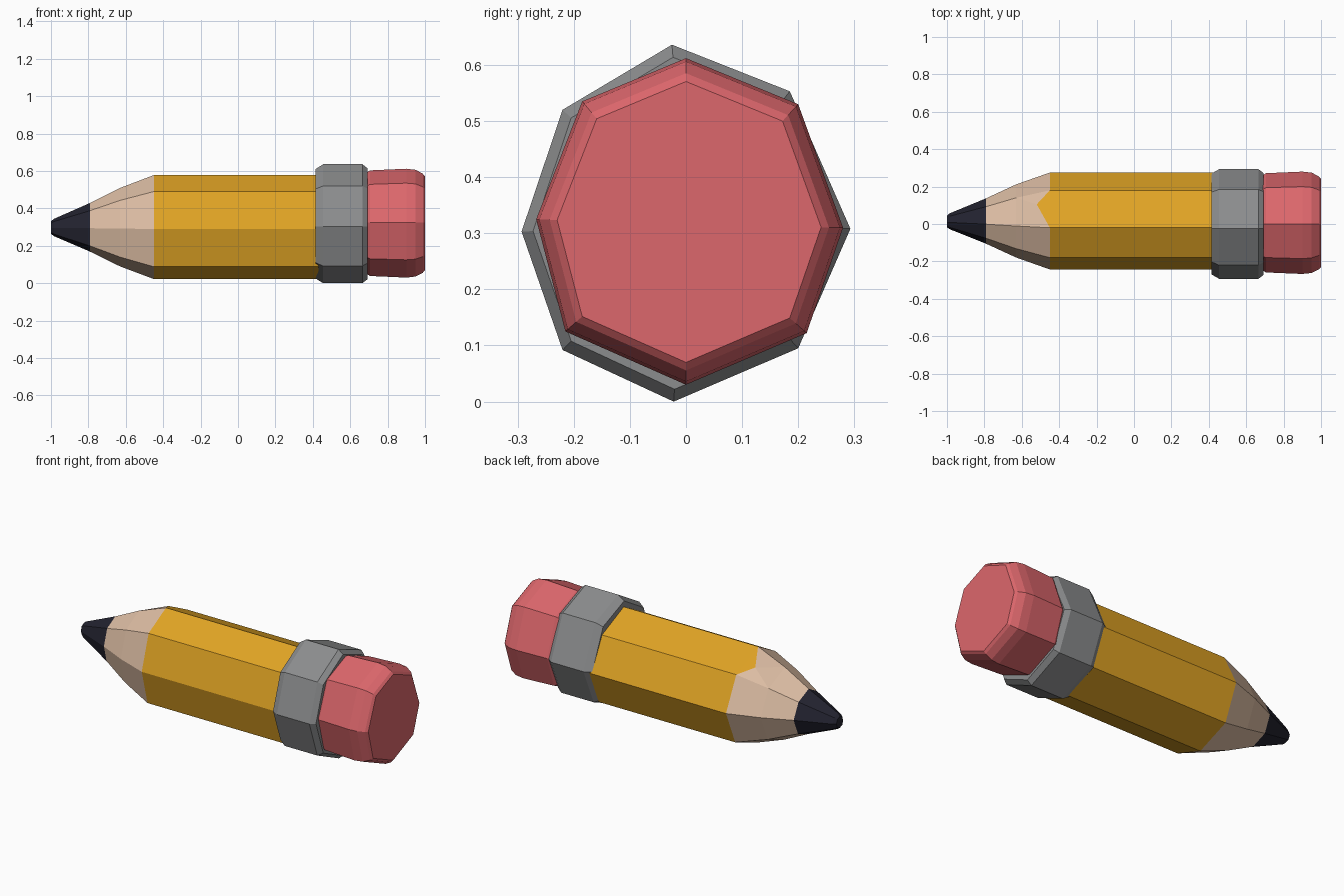
import bpy
import bmesh
from mathutils import Vector

if "Cube" in bpy.data.objects:
    bpy.data.objects.remove(bpy.data.objects["Cube"])


def material(name, rgb):
    m = bpy.data.materials.new(name)
    m.diffuse_color = (*rgb, 1.0)
    m.use_nodes = True
    m.node_tree.nodes["Principled BSDF"].inputs["Base Color"].default_value = m.diffuse_color
    return m


YELLOW = material("yellow paint", (0.75, 0.37, 0.018))
WOOD = material("bare wood", (0.72, 0.51, 0.37))
LEAD = material("dark graphite", (0.016, 0.016, 0.028))
METAL = material("grey metal", (0.26, 0.265, 0.27))
PINK = material("pink rubber", (0.72, 0.135, 0.15))

# Octagonal cross-sections as (y, z), from the top vertex round through +y
BODY = [(-0.02, 0.578), (0.18, 0.49), (0.275, 0.30), (0.19, 0.10),
        (-0.01, 0.022), (-0.19, 0.088), (-0.243, 0.29), (-0.18, 0.49)]
BAND = [(-0.025, 0.636), (0.185, 0.553), (0.293, 0.308), (0.20, 0.095),
        (-0.022, 0.0), (-0.22, 0.092), (-0.293, 0.303), (-0.22, 0.52)]
RUBBER = [(0.0, 0.612), (0.20, 0.53), (0.28, 0.31), (0.215, 0.122),
          (0.0, 0.03), (-0.215, 0.125), (-0.267, 0.325), (-0.185, 0.535)]
# Tip and sharpened sections
TIP_CENTRE = (0.012, 0.297)


def scaled(section, s, centre):
    cy, cz = centre
    return [(cy + (y - cy) * s, cz + (z - cz) * s) for y, z in section]


def taper(section, s, t):
    """Scale a section about its middle, which slides towards the tip centre."""
    cy = sum(p[0] for p in section) / 8
    cz = sum(p[1] for p in section) / 8
    dy, dz = (TIP_CENTRE[0] - cy) * t, (TIP_CENTRE[1] - cz) * t
    return [(cy + dy + (y - cy) * s, cz + dz + (z - cz) * s) for y, z in section]


def loft(name, rings, mats, cap_start=False, cap_end=False, edit=None):
    """Join octagon rings [(x, section), ...] into one flat-faced part."""
    bm = bmesh.new()
    loops = [[bm.verts.new((x, y, z)) for y, z in sec] for x, sec in rings]
    for a, b in zip(loops, loops[1:]):
        for i in range(8):
            j = (i + 1) % 8
            bm.faces.new((a[i], a[j], b[j], b[i]))
    if cap_start:
        bm.faces.new(loops[0])
    if cap_end:
        bm.faces.new(loops[-1])
    if edit:
        edit(bm, loops)
    bmesh.ops.recalc_face_normals(bm, faces=bm.faces)
    # Open shells: make sure the sides point outwards
    axis = Vector((0.0, 0.0, 0.3))
    score = 0.0
    for f in bm.faces:
        d = f.calc_center_median() - axis
        d.x = 0
        score += f.normal.dot(d)
    if score < 0:
        bmesh.ops.reverse_faces(bm, faces=bm.faces)
    me = bpy.data.meshes.new(name)
    bm.to_mesh(me)
    bm.free()
    for m in mats:
        me.materials.append(m)
    ob = bpy.data.objects.new(name, me)
    bpy.context.collection.objects.link(ob)
    return ob


def paint_notch(bm, loops):
    """Pointed tongue of paint left on the upper back panel."""
    a, b = loops[0][0], loops[0][1]
    face = next(f for f in a.link_faces if b in f.verts)
    poked = bmesh.ops.poke(bm, faces=[face])
    poked["verts"][0].co = (-0.52, 0.105, 0.522)
    for f in poked["faces"]:
        if a in f.verts and b in f.verts:
            f.material_index = 1


# Painted barrel
loft("barrel", [(-0.45, BODY), (0.43, BODY)], [YELLOW])

# Sharpened wood with slightly bulging sides
lead_top = taper(BODY, 0.47, 0.7)
loft("sharpened_wood",
     [(-0.45, BODY), (-0.63, taper(BODY, 0.755, 0.35)), (-0.79, lead_top)],
     [WOOD, YELLOW], edit=paint_notch)

# Graphite point with blunt end
loft("graphite_point",
     [(-0.79, lead_top), (-0.985, taper(BODY, 0.165, 1.0)),
      (-1.0, taper(BODY, 0.12, 1.0))],
     [LEAD], cap_start=True, cap_end=True)

# Metal ferrule with chamfered rims
mid = (0.0, 0.315)
loft("ferrule",
     [(0.415, scaled(BAND, 0.92, mid)), (0.455, BAND), (0.665, BAND),
      (0.693, scaled(BAND, 0.93, mid))],
     [METAL], cap_start=True, cap_end=True)

# Rubber eraser, rounded towards its free end
loft("eraser",
     [(0.685, scaled(RUBBER, 0.92, mid)), (0.705, scaled(RUBBER, 0.97, mid)),
      (0.90, RUBBER), (0.95, scaled(RUBBER, 0.98, mid)),
      (0.988, scaled(RUBBER, 0.91, mid)), (1.0, scaled(RUBBER, 0.86, mid))],
     [PINK], cap_start=True, cap_end=True)
